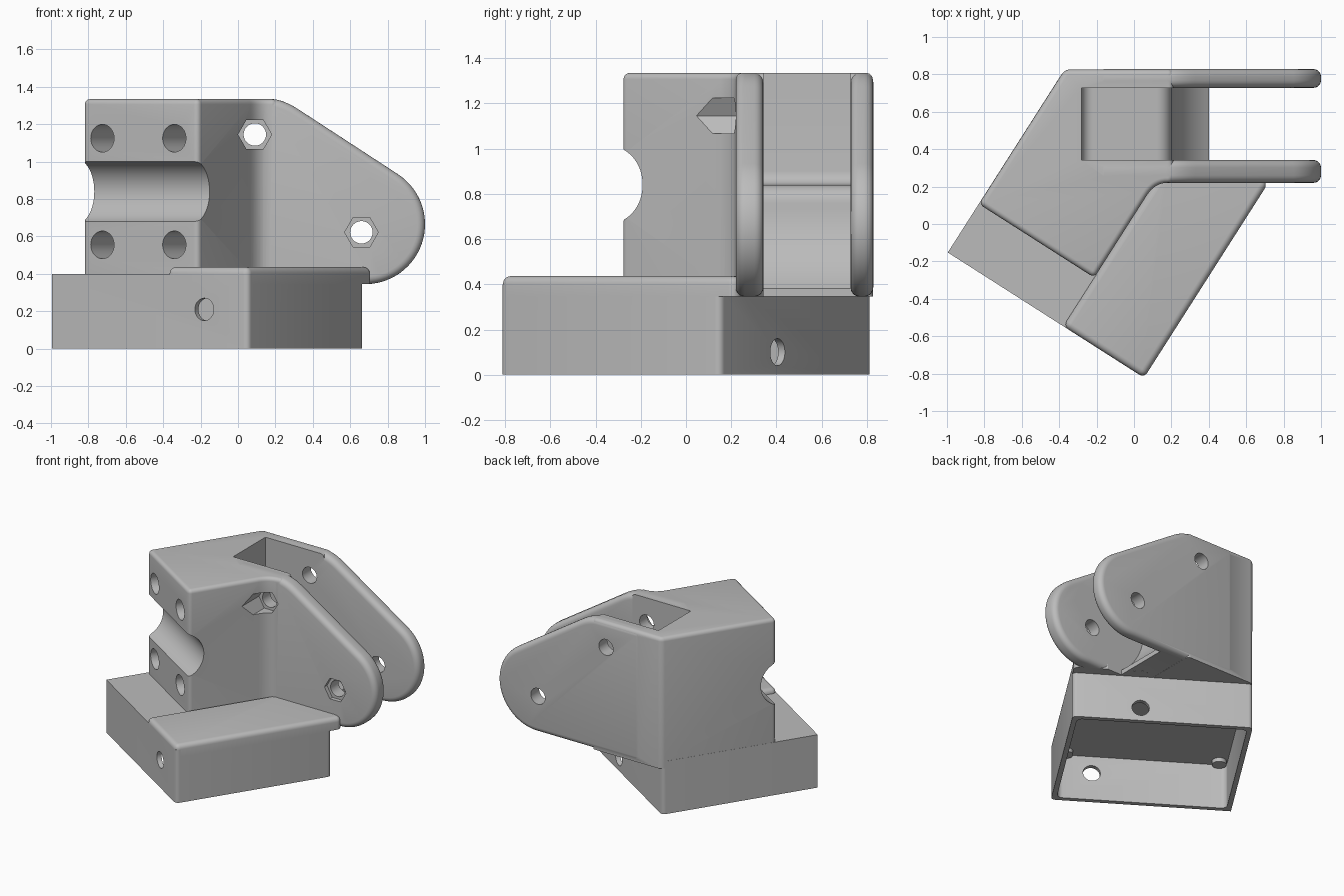
import bpy, bmesh
from math import sin, cos, pi, radians
from mathutils import Matrix, Vector

cube = bpy.data.objects.get("Cube")
if cube:
    bpy.data.objects.remove(cube, do_unlink=True)

grey = bpy.data.materials.new("plain grey")
grey.use_nodes = True
grey.diffuse_color = (0.5, 0.5, 0.5, 1)
grey.node_tree.nodes["Principled BSDF"].inputs["Base Color"].default_value = (0.5, 0.5, 0.5, 1)

# Drawing planes: the clevis is square to the world, the base is turned
FLOOR = Matrix.Identity(4)
SIDE = Matrix(((1, 0, 0, 0), (0, 0, 1, 0), (0, 1, 0, 0), (0, 0, 0, 1)))
TURN = Matrix.Translation((-0.16, 0, 0)) @ Matrix.Rotation(radians(-32.55), 4, 'Z')
TURN_FRONT = TURN @ SIDE
TURN_END = TURN @ Matrix(((0, 0, 1, 0), (1, 0, 0, 0), (0, 1, 0, 0), (0, 0, 0, 1)))
U, V = 0.6225, 0.578      # half sizes of the base
BLOCK_U, BLOCK_V = 0.11, -0.27   # right and front faces of the tall block


def prism(name, frame, points, lo, hi, bevel=0, keep=None):
    """Extrude a profile along the frame's normal, rounding the chosen sharp edges."""
    bm = bmesh.new()
    face = bm.faces.new([bm.verts.new(frame @ Vector((a, b, lo))) for a, b in points])
    new = bmesh.ops.extrude_face_region(bm, geom=[face])["geom"]
    shift = frame.to_3x3() @ Vector((0, 0, hi - lo))
    bmesh.ops.translate(bm, vec=shift, verts=[g for g in new if isinstance(g, bmesh.types.BMVert)])
    bmesh.ops.recalc_face_normals(bm, faces=bm.faces)
    if bevel:
        sharp = [e for e in bm.edges if e.calc_face_angle() > radians(25)
                 and (keep is None or keep(*e.verts))]
        bmesh.ops.bevel(bm, geom=sharp, offset=bevel, segments=5, profile=0.5,
                        affect='EDGES', clamp_overlap=True)
    mesh = bpy.data.meshes.new(name)
    bm.to_mesh(mesh)
    bm.free()
    mesh.materials.append(grey)
    ob = bpy.data.objects.new(name, mesh)
    bpy.context.collection.objects.link(ob)
    return ob


def arc(cx, cy, r, start, end, n=12):
    angles = [radians(start + (end - start) * i / n) for i in range(n + 1)]
    return [(cx + r * cos(t), cy + r * sin(t)) for t in angles]


def ring(cx, cy, r, n=32):
    return arc(cx, cy, r, 0, 360, n)[:-1]


def curve(p, q, r, n=8):
    """Soft corner from p to r, pulled towards q."""
    p, q, r = Vector(p), Vector(q), Vector(r)
    return [tuple(p.lerp(q, i / n).lerp(q.lerp(r, i / n), i / n)) for i in range(n + 1)]


def rect(a0, a1, b0, b1):
    return [(a0, b0), (a1, b0), (a1, b1), (a0, b1)]


def combine(target, other, operation):
    mod = target.modifiers.new(operation, 'BOOLEAN')
    mod.operation = operation
    mod.solver = 'EXACT'
    mod.object = other
    bpy.context.view_layer.objects.active = target
    bpy.ops.object.modifier_apply(modifier=mod.name)
    bpy.data.objects.remove(other, do_unlink=True)


def turned(u, v):
    return (TURN @ Vector((u, v, 0))).to_2d()


def off_bottom(z):
    return lambda a, b: max(a.co.z, b.co.z) > z + 0.001


# Base box
bracket = prism("mount_bracket", TURN, rect(-U, U, -V, V), 0, 0.40, 0.03,
                lambda a, b: abs(a.co.z - b.co.z) > 0.1 and a.co.x > -0.9)

# Raised lid on the right of the base
solids = [prism("base_lid", TURN, rect(BLOCK_U, U, -V, 0.655), 0.345, 0.436, 0.034,
                off_bottom(0.345))]

# Tall block, blending into the front cheek
along = turned(0, 1) - turned(0, 0)
corner = turned(BLOCK_U, 0.332)
outline = [tuple(turned(-0.6215, BLOCK_V)), tuple(turned(BLOCK_U, BLOCK_V))]
outline += curve(corner - along * 0.08, corner, corner + Vector((0.07, 0)))
outline += [(0.21, corner.y), (0.21, 0.826), tuple(turned(-0.6215, 0.583))]
solids.append(prism("tall_block", FLOOR, outline, 0.345, 1.334, 0.035, off_bottom(0.345)))

# Two cheek plates
cheek = [(-0.2, 0.345), (0.68, 0.345)] + arc(0.68, 0.665, 0.32, -84, 57, 28)
cheek += curve((0.33, 1.275), (0.24, 1.335), (0.17, 1.335)) + [(-0.2, 1.335)]
for name, lo, hi in (("front_cheek", 0.22, 0.342), ("back_cheek", 0.728, 0.828)):
    solids.append(prism(name, SIDE, cheek, lo, hi, 0.04))

# Bridge between the cheeks
solids.append(prism("bridge", SIDE, rect(-0.1, 0.4, 0.346, 0.82), 0.3, 0.77))
for solid in solids:
    combine(bracket, solid, 'UNION')

# Slot with stepped floor and hollow nose
slot = [(-0.28, 1.5)] + arc(-0.22, 0.9, 0.06, 180, 270, 6)
slot += arc(0.12, 0.76, 0.08, 90, 0, 8) + arc(0.66, 0.76, 0.46, 180, 235.6, 16)[1:]
slot += [(0.4, 0.2), (1.3, 0.2), (1.3, 1.5)]
cutters = [prism("slot_cutter", SIDE, slot, 0.342, 0.728)]

# Hollow underside
cutters.append(prism("cavity_cutter", TURN, rect(-U + 0.035, U - 0.035, -V + 0.035, V - 0.035),
                     -0.1, 0.34, 0.04, lambda a, b: abs(a.co.z - b.co.z) > 0.1))

# Round channel across the block face
cutters.append(prism("channel_cutter", TURN_END, ring(BLOCK_V - 0.057, 0.84, 0.17, 48), -1, 0.6))

# Four fixing holes above and below the channel
for u in (-0.498, -0.042):
    for z in (0.555, 1.125):
        cutters.append(prism("fixing_hole", TURN_FRONT, ring(u, z, 0.074), -0.4, 0.1))

# Wall holes of the base
cutters.append(prism("front_wall_hole", TURN_FRONT, ring(0.345, 0.21, 0.06), -0.7, -0.5))
cutters.append(prism("end_wall_hole", TURN_FRONT, ring(0.153, 0.1, 0.06), 0.5, 0.7))

# Cross bolts with hexagonal nut pockets
for x, z in ((0.09, 1.145), (0.66, 0.622)):
    cutters.append(prism("bolt_hole", SIDE, ring(x, z, 0.06), 0.1, 1))
    cutters.append(prism("nut_pocket", SIDE, ring(x, z, 0.09, 6), -0.3, 0.25))
for cutter in cutters:
    combine(bracket, cutter, 'DIFFERENCE')

# Small corner bosses under the ceiling
for u in (-0.53, 0.53):
    for v in (-0.49, 0.49):
        combine(bracket, prism("boss", TURN, ring(u, v, 0.05, 20), 0.31, 0.36), 'UNION')

bpy.ops.object.select_all(action='DESELECT')
bracket.select_set(True)
bpy.context.view_layer.objects.active = bracket
bpy.ops.object.shade_smooth_by_angle(angle=radians(30))
